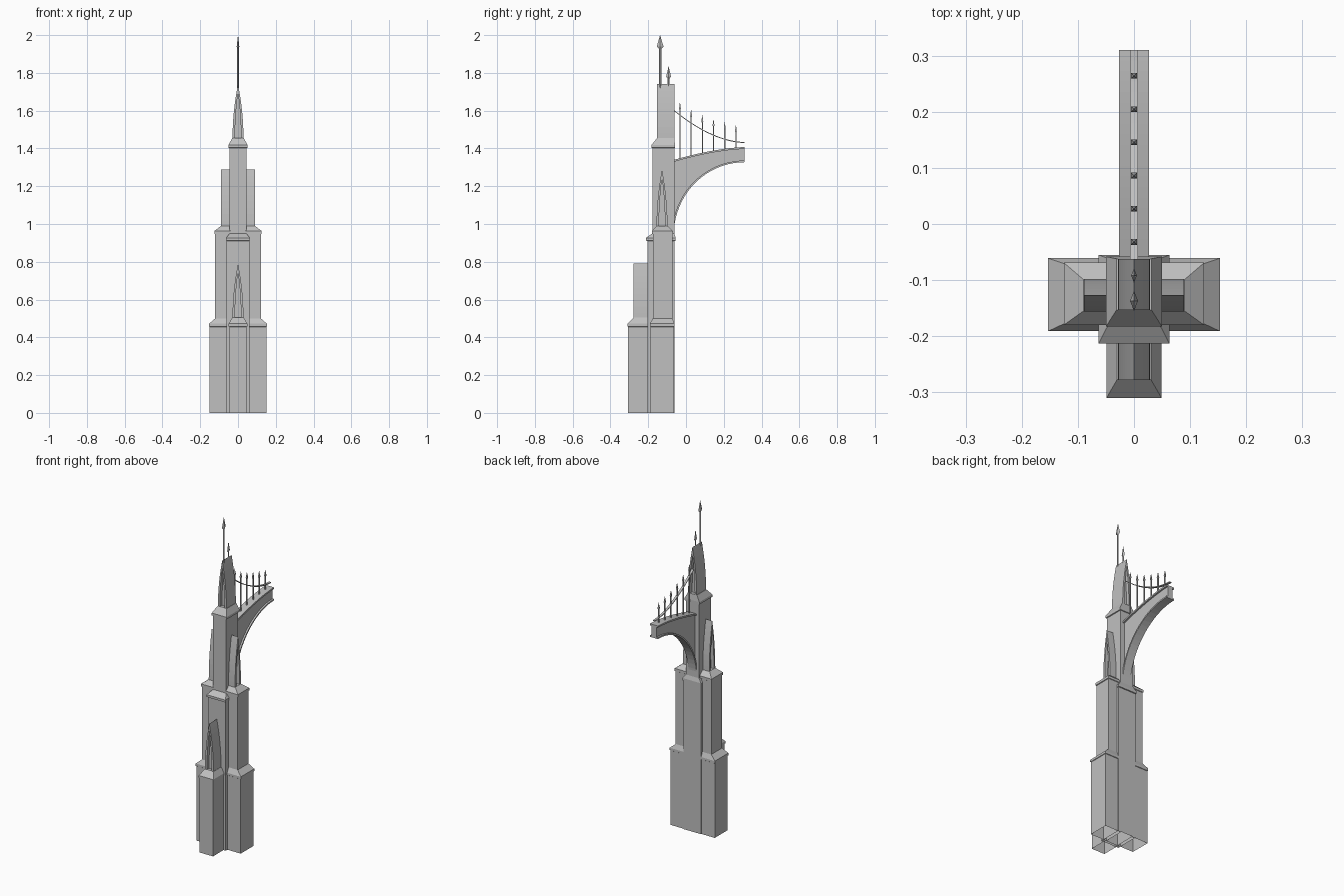
import bpy, bmesh
from math import sin, cos, pi

old = bpy.data.objects.get("Cube")
if old:
    bpy.data.objects.remove(old, do_unlink=True)

stone = bpy.data.materials.new("light grey stone")
stone.use_nodes = True
GREY = (0.53, 0.53, 0.53, 1)
stone.diffuse_color = GREY
stone.node_tree.nodes["Principled BSDF"].inputs["Base Color"].default_value = GREY


def loft(name, rings, open_start=False, mirror=False):
    """Skin a list of equal-sized point rings and cap the ends."""
    bm = bmesh.new()
    loops = [[bm.verts.new(p) for p in ring] for ring in rings]
    n = len(loops[0])
    for a, b in zip(loops, loops[1:]):
        for i in range(n):
            j = (i + 1) % n
            bm.faces.new((a[i], a[j], b[j], b[i]))
    bm.faces.new(loops[-1])
    start = bm.faces.new(loops[0])
    bmesh.ops.recalc_face_normals(bm, faces=bm.faces)
    if open_start:
        bmesh.ops.delete(bm, geom=[start], context='FACES_ONLY')
    mesh = bpy.data.meshes.new(name)
    bm.to_mesh(mesh)
    bm.free()
    mesh.materials.append(stone)
    ob = bpy.data.objects.new(name, mesh)
    bpy.context.collection.objects.link(ob)
    if mirror:
        ob.modifiers.new("Mirror", 'MIRROR').use_axis[0] = True
    return ob


def level(z, x0, x1, y0, y1):
    return [(x0, y0, z), (x1, y0, z), (x1, y1, z), (x0, y1, z)]


def centred(z, w, y0, y1):
    return level(z, -w, w, y0, y1)


# Central column, two stages with sloping shoulders and a flush back
loft("central_column", [
    centred(0, 0.06, -0.205, -0.06),
    centred(0.91, 0.06, -0.205, -0.06),
    centred(0.912, 0.063, -0.213, -0.055),
    centred(0.926, 0.063, -0.213, -0.055),
    centred(0.95, 0.045, -0.178, -0.062),
    centred(1.402, 0.045, -0.178, -0.062),
    centred(1.404, 0.05, -0.183, -0.058),
    centred(1.418, 0.05, -0.183, -0.058),
    centred(1.455, 0.031, -0.153, -0.062)], open_start=True)

# Front pier
loft("front_pier", [
    centred(0, 0.045, -0.306, -0.19),
    centred(0.456, 0.045, -0.306, -0.19),
    centred(0.458, 0.049, -0.31, -0.19),
    centred(0.472, 0.049, -0.31, -0.19),
    centred(0.505, 0.03, -0.277, -0.19)], open_start=True)

# Side piers, two stages
IN = 0.04
loft("side_piers", [
    level(0, IN, 0.15, -0.188, -0.064),
    level(0.456, IN, 0.15, -0.188, -0.064),
    level(0.458, IN, 0.153, -0.191, -0.061),
    level(0.472, IN, 0.153, -0.191, -0.061),
    level(0.5, IN, 0.121, -0.176, -0.072),
    level(0.946, IN, 0.121, -0.176, -0.072),
    level(0.948, IN, 0.125, -0.18, -0.069),
    level(0.963, IN, 0.125, -0.18, -0.069),
    level(0.99, IN, 0.09, -0.155, -0.099)], open_start=True, mirror=True)


# Pointed-arch gables with a recessed panel
def arch(width, base, apex, steps=9):
    half = [(width * (1 - (i / steps) ** 2), base + (apex - base) * i / steps)
            for i in range(steps)]
    return half + [(0, apex)] + [(-u, z) for u, z in reversed(half)]


def gable(name, base, apex, place, back, front, both=False, mirror=False):
    outer = arch(0.029, base, apex)
    inner = arch(0.016, base + 0.002, apex - 0.045)
    depth = 0.02 if front > back else -0.02
    layers = [(outer, back), (outer, front), (inner, front), (inner, front - depth)]
    if both:
        layers = [(inner, back + depth), (inner, back)] + layers
    rings = [[place(u, d, z) for u, z in prof] for prof, d in layers]
    loft(name, rings, mirror=mirror)


def facing_front(u, d, z):
    return (u, d, z)


def facing_side(u, d, z):
    return (d, -0.127 + u, z)


gable("front_gable", 0.5, 0.79, facing_front, -0.19, -0.278)
gable("top_gable", 1.45, 1.74, facing_front, -0.062, -0.153, both=True)
gable("side_gables", 0.985, 1.288, facing_side, 0.04, 0.089, mirror=True)

# Flying arm: web, top coping and curved lower flange
Y0, Y1 = -0.065, 0.31
SPAN = Y1 - Y0
STEPS = 20


def arm_top(y):
    return 1.407 - 0.068 * ((Y1 - y) / SPAN) ** 1.6


def rail_z(y):
    return 1.434 + 0.171 * ((Y1 - y) / SPAN) ** 1.8


def under(a, grow=0):
    return Y1 - (SPAN - grow) * cos(a), 0.94 + (0.387 - grow) * sin(a) + 2 * grow * sin(a)


def section(w, low, high):
    (ya, za), (yb, zb) = low, high
    return [(-w, ya, za), (w, ya, za), (w, yb, zb), (-w, yb, zb)]


angles = [pi / 2 * i / STEPS for i in range(STEPS + 1)]
spans = [Y0 + SPAN * i / STEPS for i in range(STEPS + 1)]
loft("arm_web", [section(0.017, under(a), (under(a)[0], arm_top(under(a)[0]) - 0.002))
                 for a in angles])
loft("arm_lower_flange", [section(0.027, under(a), (under(a)[0] - 0.009 * cos(a),
                          under(a)[1] + 0.009 * sin(a))) for a in angles])
loft("arm_coping", [section(0.027, (y, arm_top(y) - 0.01), (y, arm_top(y)))
                    for y in spans])

# Sagging rail above the arm
loft("rail", [section(0.007, (y, rail_z(y) - 0.005), (y, rail_z(y))) for y in spans])


# Spear finials: shaft, flared head, sharp tip
def spear(name, y, base, tip, shaft, head, head_height, diamond=False):
    def ring(z, size):
        rx, ry = size
        if diamond:
            return [(rx, y, z), (0, y + ry, z), (-rx, y, z), (0, y - ry, z)]
        return level(z, -rx, rx, y - ry, y + ry)
    neck = tip - head_height
    loft(name, [ring(base, shaft), ring(neck, shaft),
                ring(neck + head_height * 0.15, head), ring(tip, (0.0003, 0.0003))])


for i, tip in enumerate((1.645, 1.605, 1.578, 1.556, 1.54, 1.525)):
    y = -0.032 + 0.0592 * i
    spear(f"arm_spear_{i + 1}", y, arm_top(y) - 0.005, tip,
          (0.003, 0.003), (0.005, 0.005), 0.04)
spear("tall_finial", -0.137, 1.72, 2.0, (0.004, 0.006), (0.007, 0.018), 0.072, True)
spear("short_finial", -0.092, 1.72, 1.835, (0.003, 0.005), (0.005, 0.013), 0.065, True)
